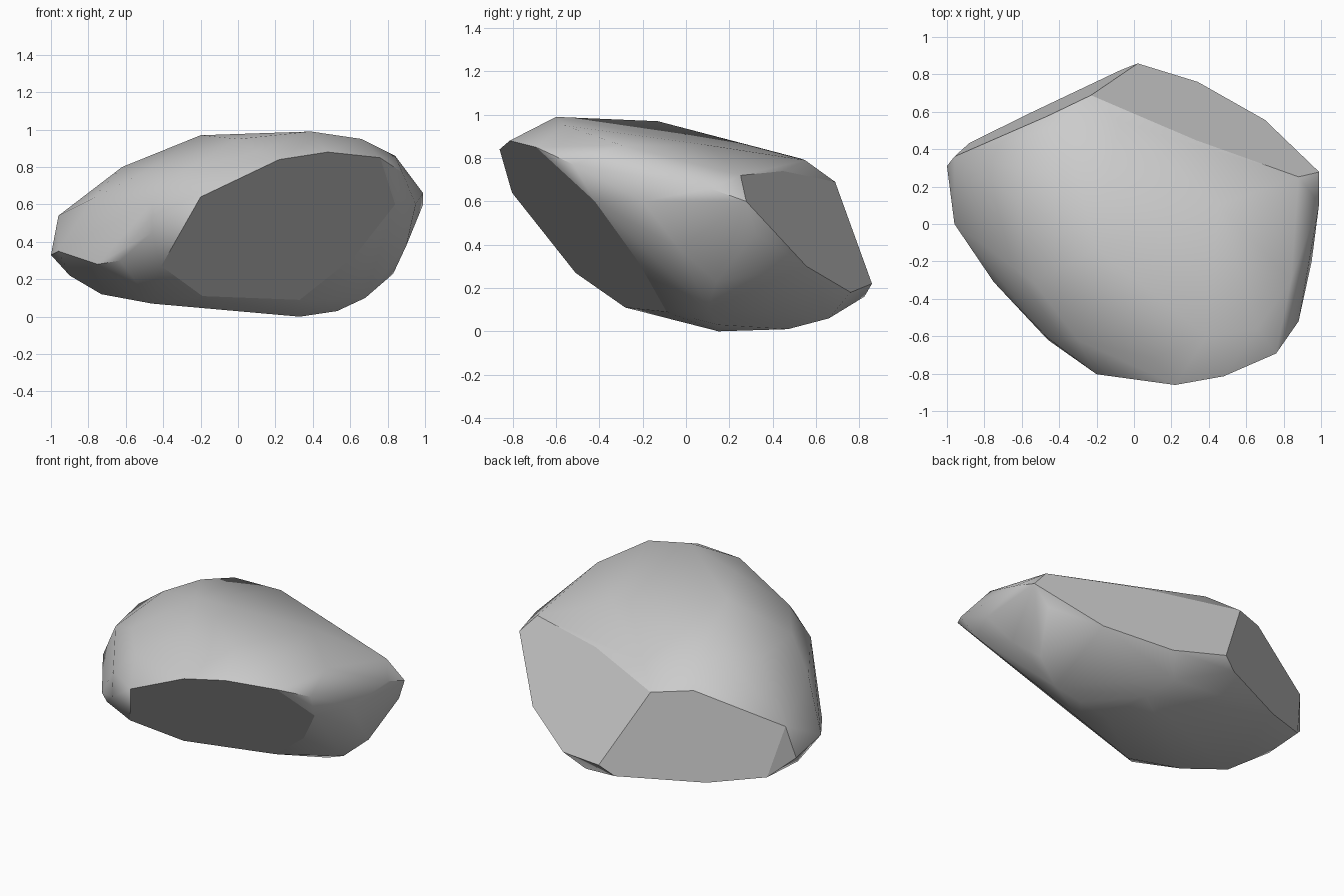
import bpy
import bmesh
from math import radians
from mathutils import Vector

default_cube = bpy.data.objects.get("Cube")
if default_cube:
    bpy.data.objects.remove(default_cube, do_unlink=True)


def make_material(name, colour):
    material = bpy.data.materials.new(name)
    material.use_nodes = True
    material.diffuse_color = colour
    shader = material.node_tree.nodes["Principled BSDF"]
    shader.inputs["Base Color"].default_value = colour
    shader.inputs["Roughness"].default_value = 0.9
    return material


cleave_normals = []


def on_plane(outline, slope_x, slope_z, offset, facing):
    """Place an (x, z) outline on a flat cleaved plane, solving for y."""
    normal = Vector((-slope_x, 1, -slope_z)) * facing
    cleave_normals.append(normal.normalized())
    return [(x, slope_x * x + slope_z * z + offset, z) for x, z in outline]


# Flat cleaved face under the front overhang
front_cleave = on_plane(
    [(-.41, .27), (-.2, .64), (.22, .84), (.48, .88), (.76, .85),
     (.84, .6), (.62, .32), (.33, .09), (-.19, .11)],
    slope_x=.33, slope_z=-.98, offset=-.11, facing=-1)

# Flat cleaved face at the back, on the +x side
back_left_cleave = on_plane(
    [(.02, .22), (.34, .18), (.7, .3), (.99, .6),
     (.88, .72), (.33, .74), (-.23, .69)],
    slope_x=-.378, slope_z=-.563, offset=.99, facing=1)

# Flat cleaved face at the back, on the -x side
back_right_cleave = on_plane(
    [(-.46, .72), (-.96, .54), (-.88, .22), (-.56, .16), (-.07, .16)],
    slope_x=.474, slope_z=-.108, offset=.874, facing=1)

# Rounded upper surface
crown = [(.39, -.6, .99), (-.2, -.13, .97), (.66, -.56, .95),
         (.84, -.3, .86), (0, -.5, .95), (-.62, .13, .8),
         (.1, -.72, .88), (-.3, -.62, .77), (-.53, -.32, .76),
         (.45, .1, .86), (-.46, .28, .86), (-.39, .52, .8),
         (-.08, .55, .79)]

# Rounded flanks on both sides
flanks = [(-.46, -.62, .45), (-.63, -.43, .3), (-.75, -.31, .28),
          (-.96, 0, .35), (-1, .31, .33), (-.46, -.61, .61),
          (-.78, -.13, .63), (.88, -.52, .77), (.95, -.2, .6),
          (.99, .11, .66), (.9, -.03, .38), (.92, .32, .45)]

# Rounded underside that the boulder rests on
underside = [(-.9, .15, .22), (-.73, -.02, .12), (-.46, -.12, .07),
             (.33, .15, 0), (.3, .47, .01), (.25, .66, .06),
             (.53, .15, .03), (.68, .1, .1), (.83, .14, .23)]

# Wrap all the regions in one closed shell
shell = bmesh.new()
regions = (front_cleave, back_left_cleave, back_right_cleave,
           crown, flanks, underside)
for region in regions:
    for point in region:
        shell.verts.new(point)
hull = bmesh.ops.convex_hull(shell, input=shell.verts[:])
loose = {item for key in ("geom_interior", "geom_unused") for item in hull[key]
         if isinstance(item, bmesh.types.BMVert) and not item.link_faces}
bmesh.ops.delete(shell, geom=list(loose), context="VERTS")

# Join coplanar triangles so each cleaved face is one clean facet
bmesh.ops.dissolve_limit(shell, angle_limit=radians(1),
                         verts=shell.verts[:], edges=shell.edges[:])
bmesh.ops.recalc_face_normals(shell, faces=shell.faces[:])

mesh = bpy.data.meshes.new("boulder")
shell.to_mesh(mesh)
shell.free()
mesh.materials.append(make_material("stone grey", (.6, .6, .6, 1)))
boulder = bpy.data.objects.new("boulder", mesh)
bpy.context.collection.objects.link(boulder)

# Smooth the worn areas
bpy.ops.object.select_all(action="DESELECT")
boulder.select_set(True)
bpy.context.view_layer.objects.active = boulder
bpy.ops.object.shade_smooth_by_angle(angle=radians(45))

# Keep the cleaved faces flat and crisp
for face in mesh.polygons:
    if any(face.normal.angle(normal) < radians(5) for normal in cleave_normals):
        face.use_smooth = False
